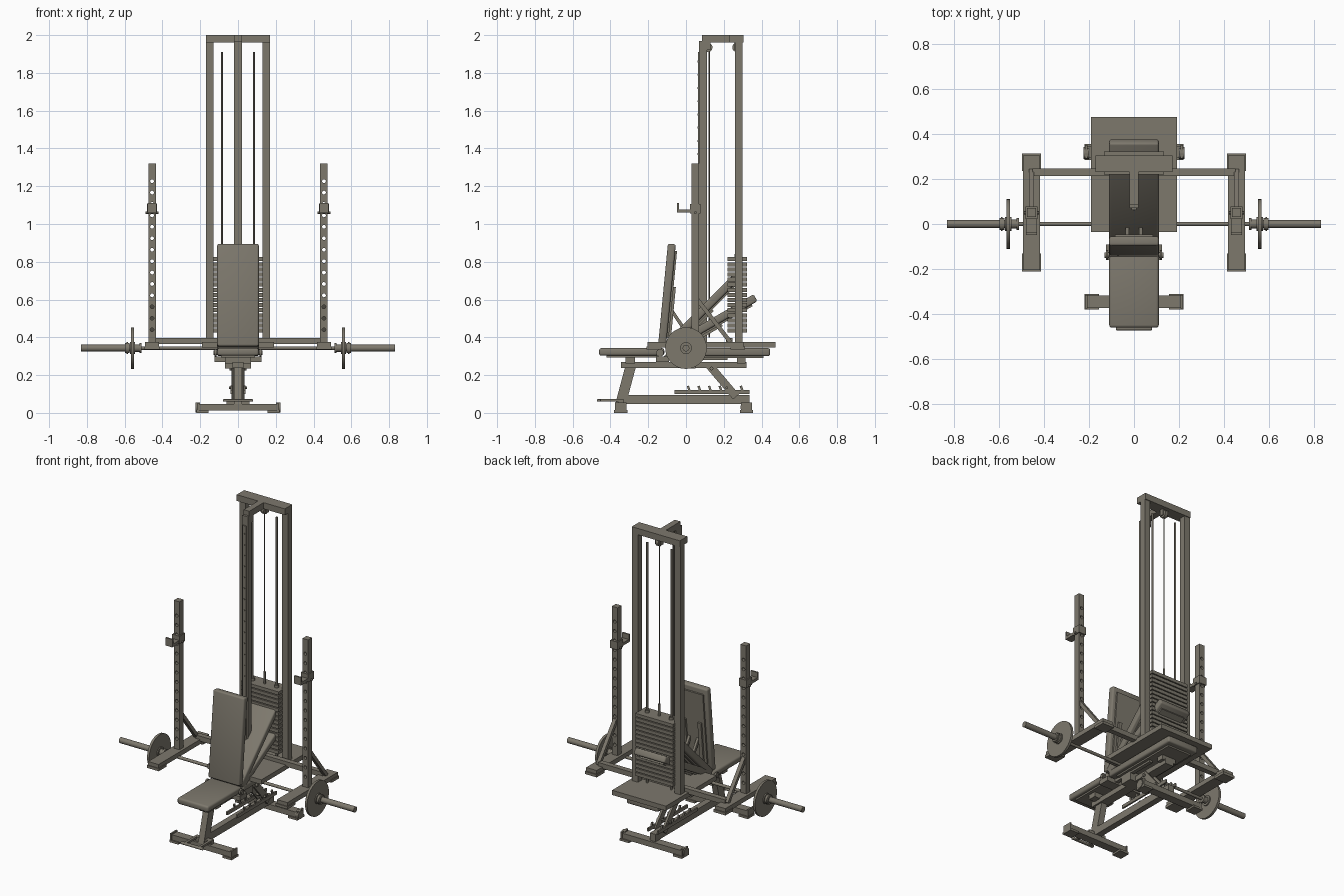
import bpy, bmesh, math
from mathutils import Vector, Matrix

if "Cube" in bpy.data.objects:
    bpy.data.objects.remove(bpy.data.objects["Cube"])

mat = bpy.data.materials.new("taupe grey")
mat.diffuse_color = (0.205, 0.188, 0.152, 1)
mat.use_nodes = True
mat.node_tree.nodes["Principled BSDF"].inputs["Base Color"].default_value = mat.diffuse_color


def finish(name, bm, smooth=False):
    me = bpy.data.meshes.new(name)
    bm.to_mesh(me)
    bm.free()
    me.materials.append(mat)
    ob = bpy.data.objects.new(name, me)
    bpy.context.collection.objects.link(ob)
    if smooth:
        for o in bpy.context.selected_objects:
            o.select_set(False)
        bpy.context.view_layer.objects.active = ob
        ob.select_set(True)
        bpy.ops.object.shade_smooth_by_angle()
    return ob


def box(name, x, y, z, bevel=0):
    """Box from (min, max) ranges."""
    bm = bmesh.new()
    bmesh.ops.create_cube(bm, size=1)
    for v in bm.verts:
        for i, r in enumerate((x, y, z)):
            v.co[i] = (r[0] + r[1]) / 2 + v.co[i] * (r[1] - r[0])
    if bevel:
        bmesh.ops.bevel(bm, geom=bm.edges[:], offset=bevel, segments=3,
                        profile=0.5, affect='EDGES')
    return finish(name, bm, bevel > 0)


def bar(name, x, a, b, w, t, bevel=0):
    """Box beam from (y, z) point a to b, half width w in x, thickness t."""
    d = Vector((0, b[0] - a[0], b[1] - a[1]))
    ob = box(name, (-w, w), (0, d.length), (-t / 2, t / 2), bevel)
    ob.data.transform(Matrix.Translation((x, a[0], a[1]))
                      @ Matrix.Rotation(math.atan2(d.z, d.y), 4, 'X'))
    return ob


def rod(name, a, b, r, n=24):
    a, b = Vector(a), Vector(b)
    d = b - a
    m = (Matrix.Translation((a + b) / 2)
         @ d.to_track_quat('Z', 'Y').to_matrix().to_4x4())
    bm = bmesh.new()
    bmesh.ops.create_cone(bm, cap_ends=True, segments=n, radius1=r,
                          radius2=r, depth=d.length, matrix=m)
    return finish(name, bm, True)


# Cable tower
box("tower_platform", (-.19, .19), (-.035, .475), (.345, .375))
box("tower_front_post", (-.02, .02), (.07, .11), (.37, 1.97))
box("front_post_strip", (-.012, .012), (.063, .07), (.4, 1.91))
for i in range(14):
    z = .95 + i * .07
    rod("post_hole_plug", (0, .0635, z), (0, .06, z), .005, 10)
box("tower_top_stem", (-.02, .02), (.085, .26), (1.96, 2))
box("tower_top_beam", (-.17, .17), (.23, .305), (1.96, 2))
for y in (.115, .27):
    rod("pulley", (-.01, y, 1.935), (.01, y, 1.935), .025)
    for s in (-1, 1):
        box("pulley_bracket", (s * .017 - .003, s * .017 + .003),
            (y - .014, y + .014), (1.92, 1.96))
rod("lift_cable", (0, .27, .8), (0, .27, 1.94), .003, 8)
rod("pull_cable", (0, .122, .4), (0, .122, 1.94), .004, 8)
rod("stack_stem", (0, .27, .8), (0, .27, .9), .007, 12)
for s in (-1, 1):
    box("tower_rear_post", (s * .15 - .02, s * .15 + .02), (.26, .3), (.37, 1.97))
    rod("guide_rod", (s * .085, .27, .37), (s * .085, .27, 1.91), .006, 12)
    rod("guide_bushing", (s * .085, .27, .82), (s * .085, .27, .84), .014, 16)

# Weight stack
for i in range(15):
    z = .425 + i * .027
    box("weight_plate", (-.133, .133), (.22, .322), (z, z + .021))

# Squat rack stands
box("rack_crossbeam", (-.45, .45), (.213, .247), (.365, .397))
for s in (-1, 1):
    cx = s * .455
    box("rack_foot", (cx - .037, cx + .037), (-.205, .305), (.345, .375))
    for y0, y1 in ((-.21, -.13), (.235, .312)):
        box("rack_foot_pad", (cx - .042, cx + .042), (y0, y1), (.335, .352))
    post = box("rack_upright", (cx - .02, cx + .02), (.03, .07), (.37, 1.32))
    # Adjustment holes
    bm = bmesh.new()
    for i in range(15):
        m = (Matrix.Translation((cx, .05, .38 + .0605 * i))
             @ Matrix.Rotation(math.pi / 2, 4, 'X'))
        if i:
            bmesh.ops.create_cone(bm, cap_ends=True, segments=16, radius1=.01,
                                  radius2=.01, depth=.1, matrix=m)
    cut = finish("hole_cutter", bm)
    cut.hide_render = True
    cut.hide_viewport = True
    mod = post.modifiers.new("holes", 'BOOLEAN')
    mod.operation = 'DIFFERENCE'
    mod.object = cut
    mod.solver = 'EXACT'
    bar("rack_brace", cx, (.06, .6), (.235, .375), .012, .022)
    # Bar hook with lip
    box("hook_sleeve", (cx - .026, cx + .026), (.022, .078), (1.055, 1.105))
    box("hook_shelf", (cx - .024, cx + .024), (-.045, .03), (1.06, 1.078))
    box("hook_lip", (cx - .024, cx + .024), (-.048, -.038), (1.06, 1.11))
    rod("hook_pin", (cx - .034, .05, 1.06), (cx + .034, .05, 1.06), .007, 12)

# Barbell
rod("barbell_shaft", (-.55, 0, .343), (.55, 0, .343), .0095)
for s in (-1, 1):
    for name, x0, x1, r in (("barbell_sleeve", .53, .83, .0178),
                            ("inner_collar", .51, .522, .026),
                            ("inner_collar_hub", .522, .55, .02),
                            ("disc_weight", .551, .566, .11),
                            ("disc_hub", .544, .573, .032),
                            ("clamp_collar", .575, .597, .027),
                            ("clamp_ring", .583, .591, .031)):
        rod(name, (s * x0, 0, .343), (s * x1, 0, .343), r, 40)

# Bench pads: seat, and back pad shown in each of its four positions
box("seat_pad", (-.11, .11), (-.46, -.115), (.303, .343), .012)
box("seat_plate", (-.09, .09), (-.42, -.14), (.293, .305))
for deg in (0, 30, 45, 84.5):
    a = math.radians(deg)
    d = Vector((math.cos(a), math.sin(a)))
    n = Vector((d.y, -d.x))
    p = Vector((-.13, .322))
    p0 = p + d * .03
    bar("back_pad", 0, p0, p + d * .575, .11, .042, .01)
    q = n * .026
    bar("back_pad_plate", 0, p0 + q + d * .05, p + d * .54 + q, .085, .01)
    for s in (-1, 1):
        q = n * .034
        bar("back_pad_rail", s * .055, p + q, p + d * .35 + q, .012, .018)
rod("back_pivot", (-.13, -.138, .318), (.13, -.138, .318), .012)
for s in (-1, 1):
    rod("pivot_cap", (s * .115, -.138, .318), (s * .125, -.138, .318), .02)
    bar("back_strut", s * .03, (-.095, .57), (.03, .385), .008, .018)

# Bench frame
box("bench_top_rail", (-.03, .03), (-.345, .32), (.238, .27))
box("seat_bracket", (-.07, .07), (-.32, -.27), (.262, .295))
box("pivot_bracket", (-.125, .125), (-.16, -.09), (.27, .298))
box("rear_bracket", (-.05, .05), (.27, .315), (.262, .302))
box("mid_bracket", (-.07, .07), (-.03, .05), (.235, .3))
box("bench_lower_beam", (-.02, .02), (-.34, .335), (.048, .095))
bar("front_leg", 0, (-.348, .04), (-.292, .25), .02, .055)
for s in (-1, 1):
    bar("rear_strut", s * .028, (.125, .25), (.265, .085), .007, .042)
    # Toothed adjustment ladder
    box("ladder_rail", (s * .035 - .005, s * .035 + .005), (-.062, .335), (.1, .121))
    for i in range(6):
        y = .01 + i * .056
        bar("ladder_tooth", s * .035, (y + .012, .108), (y, .143), .005, .012)
rod("ladder_pin", (-.048, .215, .133), (.048, .215, .133), .007, 12)
rod("strut_pin", (-.045, .135, .235), (.045, .135, .235), .01, 16)

# Bench feet, transport wheels and front handle
for name, y in (("front", -.345), ("rear", .32)):
    box(name + "_foot_bar", (-.212, .212), (y - .027, y + .027), (.012, .047))
    for s in (-1, 1):
        a, b = sorted((s * .155, s * .22))
        box(name + "_foot_pad", (a, b), (y - .035, y + .035), (0, .014))
        a, b = sorted((s * .207, s * .217))
        box(name + "_foot_cap", (a, b), (y - .03, y + .03), (.01, .055))
for s in (-1, 1):
    rod("transport_wheel", (s * .2, .315, .029), (s * .224, .315, .029), .027)
box("handle_grip", (-.08, .08), (-.472, -.452), (.059, .073), .005)
for s in (-1, 1):
    bar("handle_arm", s * .05, (-.46, .066), (-.33, .066), .008, .013)
box("handle_mount", (-.06, .06), (-.36, -.33), (.046, .072))
